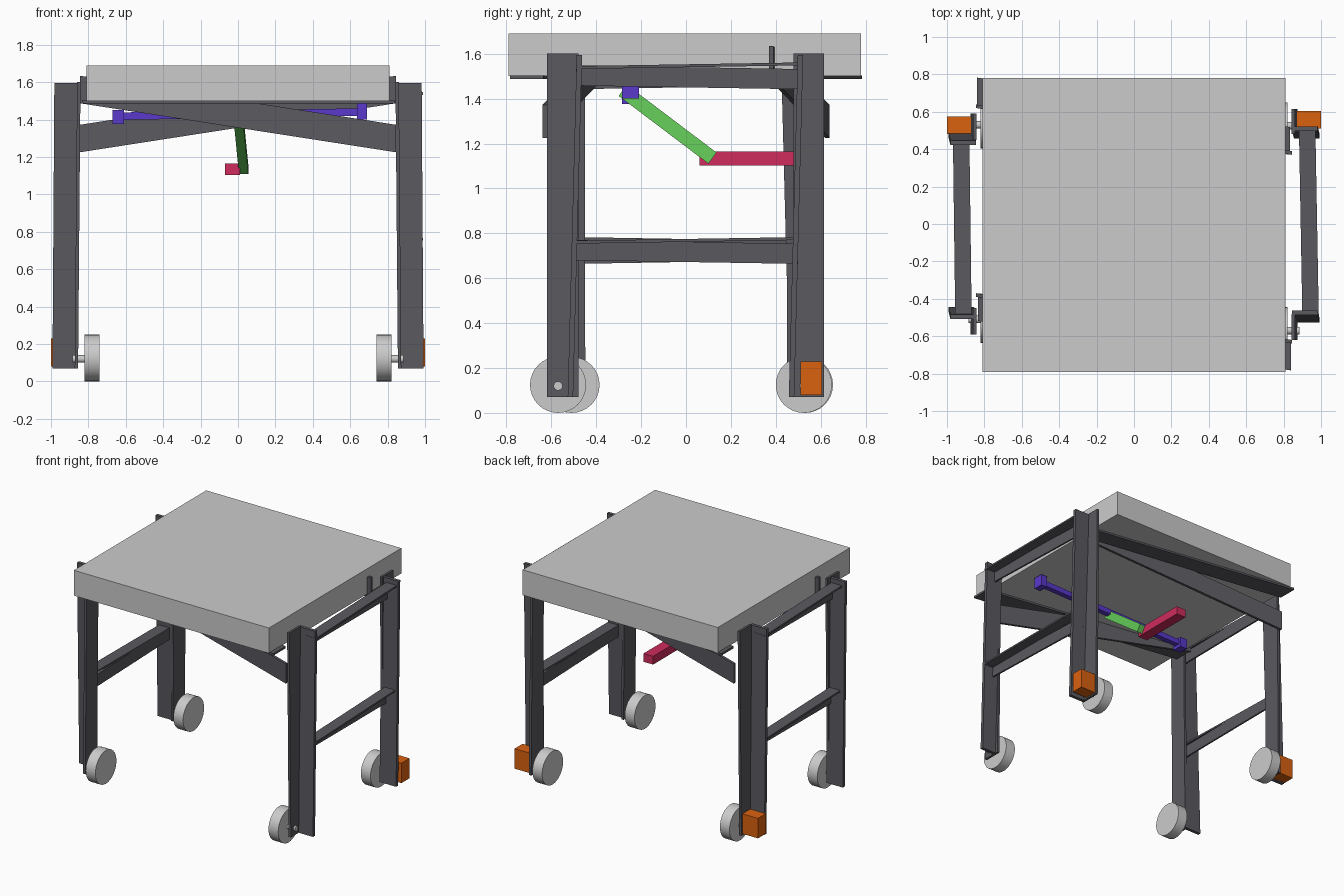
import bpy, bmesh, math
from mathutils import Vector, Matrix

if "Cube" in bpy.data.objects:
    bpy.data.objects.remove(bpy.data.objects["Cube"])


def material(name, rgb):
    m = bpy.data.materials.new(name)
    m.diffuse_color = (*rgb, 1)
    m.use_nodes = True
    m.node_tree.nodes["Principled BSDF"].inputs["Base Color"].default_value = m.diffuse_color
    return m


STEEL = material("dark_steel", (0.10, 0.10, 0.115))
ORANGE = material("orange", (0.70, 0.12, 0.005))
PURPLE = material("purple", (0.10, 0.04, 0.60))
GREEN = material("green", (0.13, 0.60, 0.10))
CRIMSON = material("crimson", (0.62, 0.025, 0.11))


def finish(name, bm, mat=None):
    bmesh.ops.recalc_face_normals(bm, faces=bm.faces)
    me = bpy.data.meshes.new(name)
    bm.to_mesh(me)
    bm.free()
    ob = bpy.data.objects.new(name, me)
    bpy.context.collection.objects.link(ob)
    if mat:
        me.materials.append(mat)
    return ob


def bars(name, parts, mat=None):
    """Skewed boxes: each runs from p to q with edge vectors w and t."""
    bm = bmesh.new()
    for p, q, w, t in parts:
        p, q, w, t = map(Vector, (p, q, w, t))
        a, b = [[bm.verts.new(o + d) for d in (w * 0, w, w + t, t)] for o in (p, q)]
        bm.faces.new(a)
        bm.faces.new(b)
        for i in range(4):
            j = (i + 1) % 4
            bm.faces.new((a[i], a[j], b[j], b[i]))
    return finish(name, bm, mat)


def box(name, x0, x1, y0, y1, z0, z1, mat=None):
    return bars(name, [((x0, y0, z0), (x1, y0, z0), (0, y1 - y0, 0), (0, 0, z1 - z0))], mat)


def disc(name, x0, x1, y, z, r, seg, mat=None):
    bm = bmesh.new()
    m = Matrix.Translation(((x0 + x1) / 2, y, z)) @ Matrix.Rotation(math.pi / 2, 4, 'Y')
    bmesh.ops.create_cone(bm, cap_ends=True, segments=seg, radius1=r, radius2=r,
                          depth=abs(x1 - x0), matrix=m)
    ob = finish(name, bm, mat)
    bpy.context.view_layer.objects.active = ob
    ob.select_set(True)
    bpy.ops.object.shade_smooth_by_angle(angle=math.radians(30))
    ob.select_set(False)


# table slab
box("table_top", -0.81, 0.81, -0.79, 0.78, 1.50, 1.69)

# angle-iron legs with wheels: name, side, y of outward plate low/high, y of inner plate, wheel y
legs = [("front_right", 1, -0.515, -0.475, -0.48, -0.62, -0.57),
        ("back_right", 1, 0.47, 0.51, 0.48, 0.615, 0.525),
        ("front_left", -1, -0.455, -0.495, -0.45, -0.59, -0.51),
        ("back_left", -1, 0.475, 0.435, 0.45, 0.59, 0.53)]
for name, s, ylo, yhi, ya, yb, yw in legs:
    bars(name + "_leg", [
        ((s * 0.855, ylo - 0.012, 0.07), (s * 0.845, yhi - 0.012, 1.595),
         (s * 0.137, 0, 0), (0, 0.024, 0)),
        ((s * 0.855, ya, 0.07), (s * 0.842, ya, 1.6),
         (0, yb - ya, 0), (s * 0.018, 0, 0))], STEEL)
    disc(name + "_wheel", s * 0.74, s * 0.82, yw, 0.125, 0.125, 32)
    disc(name + "_axle", s * 0.80, s * 0.885, yw, 0.12, 0.02, 16)

# drive motors on the back legs
box("right_motor", 0.865, 1.0, 0.51, 0.605, 0.08, 0.23, ORANGE)
box("left_motor", -1.0, -0.865, 0.48, 0.575, 0.08, 0.23, ORANGE)

# side rails: top flange facing out, web on the inner edge
for label, z in (("middle", 0.762), ("upper", 1.54)):
    for side, s, y0, y1, x0, x1 in (("right", 1, -0.49, 0.50, 0.90, 0.882),
                                    ("left", -1, -0.485, 0.45, -0.868, -0.88)):
        k = 0.008 * s
        bars(f"{side}_{label}_rail", [
            ((x0, y0, z - k), (x1, y1, z + k), (s * 0.088, 0, 0), (0, 0, 0.013)),
            ((x0, y0, z + k), (x1, y1, z - k), (0, 0, -0.09), (s * 0.013, 0, 0))], STEEL)

# skewed supports below the slab: flat flange plus sloping web
for name, s in (("back_support", 1), ("front_support", -1)):
    bars(name, [
        ((s * 0.835, s * 0.37, 1.487), (s * -0.84, s * 0.635, 1.487),
         (0, s * 0.148, 0), (0, 0, 0.016)),
        ((s * 0.845, s * 0.37, 1.487), (s * -0.845, s * 0.62, 1.225),
         (0, 0, 0.147), (0, s * 0.02, 0))], STEEL)

# pivot shaft and bearing blocks
bars("pivot_shaft", [((-0.63, -0.267, 1.398), (0.66, -0.267, 1.42),
                      (0, 0.04, 0), (0, 0, 0.04))], PURPLE)
box("left_bearing", -0.67, -0.61, -0.285, -0.21, 1.375, 1.452, PURPLE)
box("right_bearing", 0.637, 0.69, -0.285, -0.21, 1.40, 1.487, PURPLE)

# lever and link arm
bars("lever_arm", [((-0.025, -0.30, 1.412), (0.005, 0.10, 1.11),
                    (0.05, 0, 0), (0, 0.036, 0.05))], GREEN)
box("link_arm", -0.07, 0.01, 0.06, 0.49, 1.103, 1.165, CRIMSON)
